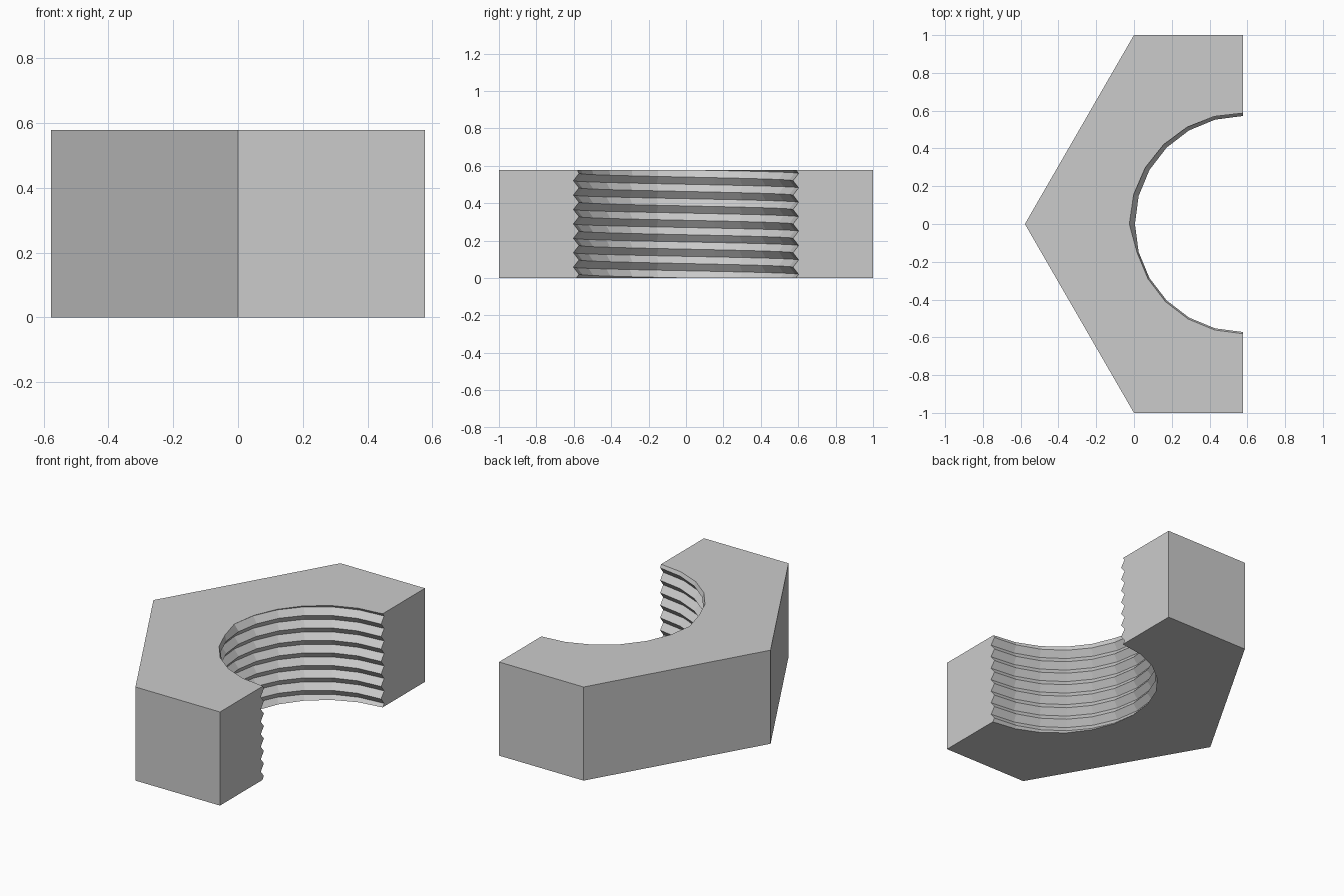
import bpy, bmesh, math

cube = bpy.data.objects.get("Cube")
if cube:
    bpy.data.objects.remove(cube)

HEIGHT = 0.578
AXIS_X = 0.577                 # bore axis lies on the cut plane
TURNS = 7.5
PITCH = HEIGHT / TURNS
CREST, ROOT = 0.572, 0.602     # thread radii
STEPS = 12                     # facets around the half bore

steel = bpy.data.materials.new("plain grey steel")
steel.use_nodes = True
grey = (0.6, 0.6, 0.6, 1)
steel.diffuse_color = grey
steel.node_tree.nodes["Principled BSDF"].inputs["Base Color"].default_value = grey


def hex_radius(angle):
    """Distance from the axis to a hexagon with flats at y = +-1."""
    off = (angle - math.pi / 2 + math.pi / 6) % (math.pi / 3) - math.pi / 6
    return 1 / math.cos(off)


def column(bm, angle):
    """Closed section through the nut: thread zigzag, then outer wall."""
    lift = PITCH * (angle - math.pi) / math.tau
    half_turns = int(2 * TURNS) + 4
    section = []
    for k in range(-2, half_turns - 1):
        z = HEIGHT - k * PITCH / 2 + lift
        section.append((ROOT if k % 2 == 0 else CREST, z))
    outer = hex_radius(angle)
    section += [(outer, -2 * PITCH), (outer, HEIGHT + 2 * PITCH)]
    return [bm.verts.new((AXIS_X + r * math.cos(angle), r * math.sin(angle), z))
            for r, z in section]


bm = bmesh.new()
columns = [column(bm, math.pi / 2 + math.pi * i / STEPS) for i in range(STEPS + 1)]

# Skin neighbouring sections and close the two cut ends
for a, b in zip(columns, columns[1:]):
    for i in range(len(a)):
        j = (i + 1) % len(a)
        bm.faces.new((a[i], a[j], b[j], b[i]))
bm.faces.new(columns[0])
bm.faces.new(columns[-1])

# Trim the helix flat at the bottom and top, and cap it
for z, up in ((0, -1), (HEIGHT, 1)):
    cut = bmesh.ops.bisect_plane(
        bm, geom=bm.verts[:] + bm.edges[:] + bm.faces[:], dist=1e-5,
        plane_co=(0, 0, z), plane_no=(0, 0, up), clear_outer=True)
    rim = [e for e in bm.edges if e.is_boundary]
    bmesh.ops.edgenet_fill(bm, edges=rim)

# Thread run-out at the top
for v in bm.verts:
    dx = v.co.x - AXIS_X
    r = math.hypot(dx, v.co.y)
    if v.co.z > HEIGHT - 1e-4 and v.co.y < -0.01 and r < 0.65:
        k = 0.581 / r
        v.co.x, v.co.y = AXIS_X + dx * k, v.co.y * k

# Merge flat regions
bmesh.ops.dissolve_limit(bm, angle_limit=math.radians(0.3),
                         verts=bm.verts[:], edges=bm.edges[:])
bmesh.ops.recalc_face_normals(bm, faces=bm.faces[:])

mesh = bpy.data.meshes.new("half_hex_nut")
bm.to_mesh(mesh)
bm.free()
mesh.materials.append(steel)
nut = bpy.data.objects.new("half_hex_nut", mesh)
bpy.context.collection.objects.link(nut)
